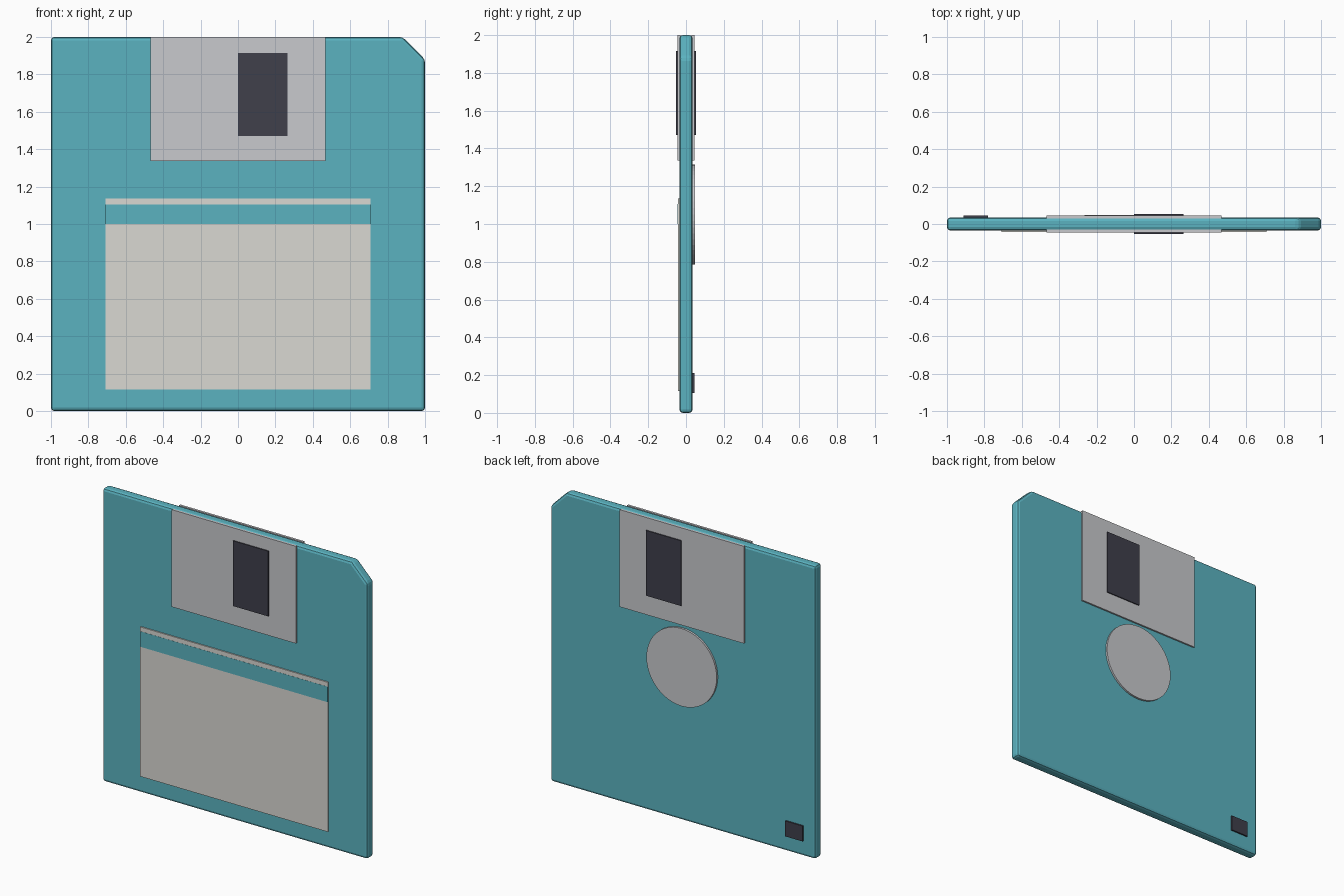
import bpy
import bmesh
import math

if "Cube" in bpy.data.objects:
    bpy.data.objects.remove(bpy.data.objects["Cube"])


def material(name, rgb):
    m = bpy.data.materials.new(name)
    m.diffuse_color = (*rgb, 1)
    m.use_nodes = True
    m.node_tree.nodes["Principled BSDF"].inputs["Base Color"].default_value = m.diffuse_color
    return m


TEAL = material("teal_plastic", (0.105, 0.45, 0.53))
METAL = material("metal", (0.58, 0.585, 0.61))
PAPER = material("paper", (0.70, 0.69, 0.65))
DARK = material("dark", (0.05, 0.05, 0.07))


def finish(bm, name, mat):
    bmesh.ops.recalc_face_normals(bm, faces=bm.faces[:])
    mesh = bpy.data.meshes.new(name)
    bm.to_mesh(mesh)
    bm.free()
    mesh.materials.append(mat)
    obj = bpy.data.objects.new(name, mesh)
    bpy.context.collection.objects.link(obj)
    return obj


def slab(name, outline, y0, y1, mat):
    """Extrude an x-z outline from y0 to y1."""
    bm = bmesh.new()
    face = bm.faces.new([bm.verts.new((x, y0, z)) for x, z in outline])
    ext = bmesh.ops.extrude_face_region(bm, geom=[face])
    verts = [v for v in ext["geom"] if isinstance(v, bmesh.types.BMVert)]
    bmesh.ops.translate(bm, verts=verts, vec=(0, y1 - y0, 0))
    return finish(bm, name, mat)


def plate(name, x0, x1, z0, z1, y0, y1, mat):
    return slab(name, [(x0, z0), (x1, z0), (x1, z1), (x0, z1)], y0, y1, mat)


H = 0.035  # half thickness of the case

# Case with one clipped corner and softened edges
case = slab("case", [(-1, 0), (1, 0), (1, 1.88), (0.88, 2), (-1, 2)], -H, H, TEAL)
bevel = case.modifiers.new("edges", "BEVEL")
bevel.width = 0.018
bevel.segments = 2
bevel.limit_method = "ANGLE"
bevel.angle_limit = math.radians(30)

# Sliding shutter plates with dark windows, front and back
for side, s in (("front", -1), ("back", 1)):
    plate(f"shutter_{side}", -0.468, 0.468, 1.337, 2.0, s * (H - 0.005), s * 0.046, METAL)
    plate(f"shutter_window_{side}", 0.0, 0.265, 1.47, 1.915, s * 0.04, s * 0.053, DARK)

# Paper label with a coloured stripe
plate("label", -0.708, 0.708, 0.115, 1.135, -H + 0.005, -0.043, PAPER)
plate("label_stripe", -0.708, 0.708, 1.0, 1.105, -0.04, -0.044, TEAL)

# Round hub on the back
hub = [(0.265 * math.cos(2 * math.pi * i / 48), 1.05 + 0.265 * math.sin(2 * math.pi * i / 48))
       for i in range(48)]
slab("hub", hub, H - 0.005, 0.048, METAL)

# Write-protect tab on the back
plate("write_protect_tab", -0.912, -0.78, 0.105, 0.21, H - 0.005, 0.045, DARK)
